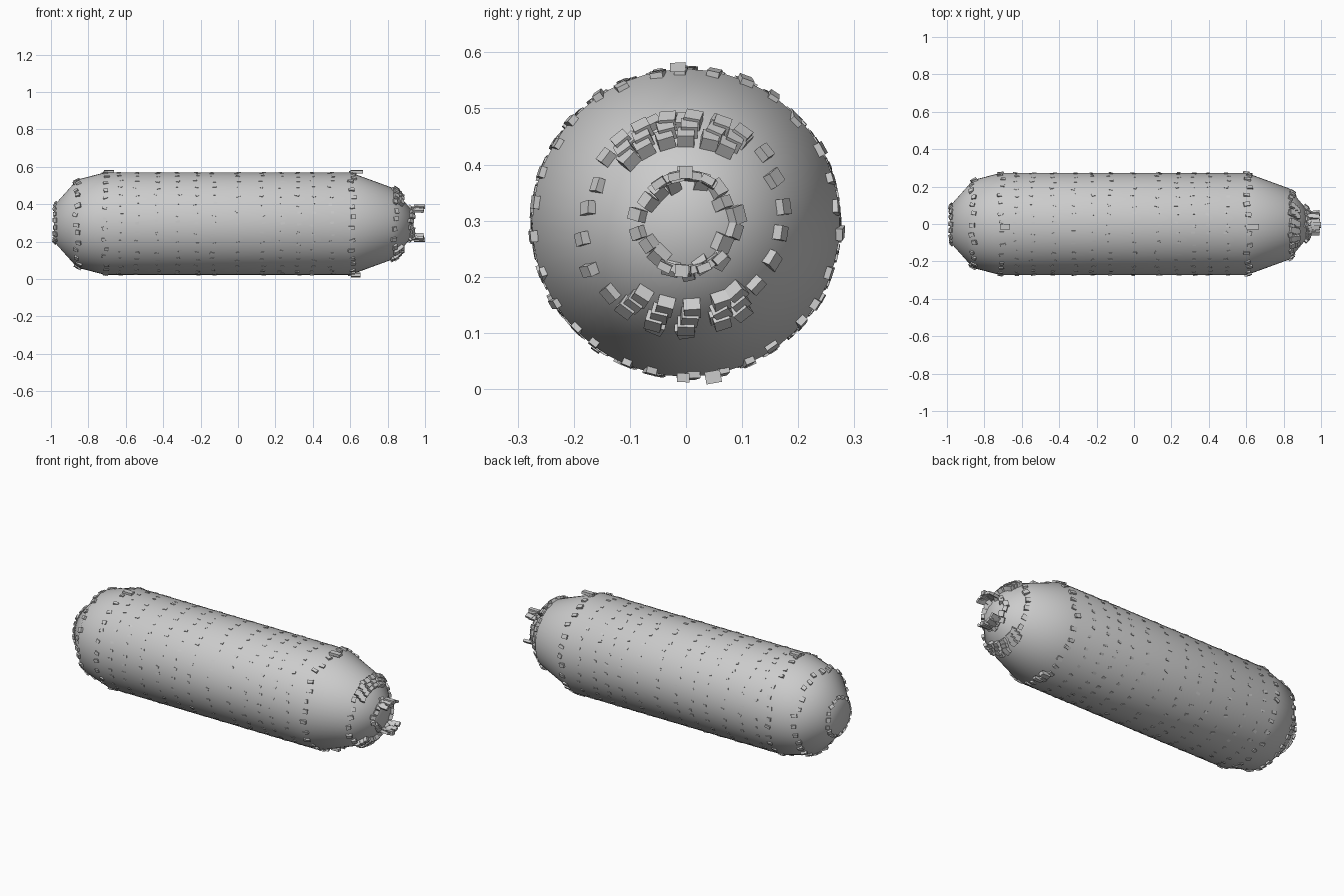
import bpy, bmesh, math, random
from mathutils import Matrix, Vector

if "Cube" in bpy.data.objects:
    bpy.data.objects.remove(bpy.data.objects["Cube"])

random.seed(7)
ZC = 0.296
# (x, radius) profile of the body
PROFILE = [(-0.985, 0.095), (-0.86, 0.235), (-0.71, 0.274), (0.6, 0.274),
           (0.83, 0.19), (0.93, 0.07)]
SIDES = 48


def finish(bm, name, smooth=False):
    bmesh.ops.recalc_face_normals(bm, faces=bm.faces[:])
    me = bpy.data.meshes.new(name)
    bm.to_mesh(me)
    bm.free()
    ob = bpy.data.objects.new(name, me)
    bpy.context.collection.objects.link(ob)
    if smooth:
        bpy.context.view_layer.objects.active = ob
        ob.select_set(True)
        bpy.ops.object.shade_smooth_by_angle(angle=math.radians(50))
        ob.select_set(False)
    return ob


def ring_point(x, r, a):
    return Vector((x, r * math.cos(a), ZC + r * math.sin(a)))


def radius_at(x):
    for (x0, r0), (x1, r1) in zip(PROFILE, PROFILE[1:]):
        if x0 <= x <= x1:
            return r0 + (r1 - r0) * (x - x0) / (x1 - x0)
    return PROFILE[-1][1]


# Body: lathed profile with flat end caps
bm = bmesh.new()
rings = [[bm.verts.new(ring_point(x, r, 2 * math.pi * i / SIDES)) for i in range(SIDES)]
         for x, r in PROFILE]
for a, b in zip(rings, rings[1:]):
    for i in range(SIDES):
        j = (i + 1) % SIDES
        bm.faces.new((a[i], a[j], b[j], b[i]))
bm.faces.new(rings[0])
bm.faces.new(rings[-1])
finish(bm, "body", True)


# One block, long axis along x before tilt, its local z pointing off the surface
def block(bm, x, r, ang, size, tilt=0.0, twist=0.0):
    m = (Matrix.Translation(ring_point(x, r, ang))
         @ Matrix.Rotation(ang - math.pi / 2, 4, 'X')
         @ Matrix.Rotation(tilt, 4, 'Y')
         @ Matrix.Rotation(twist, 4, 'Z')
         @ Matrix.Diagonal((*size, 1)))
    bmesh.ops.create_cube(bm, size=1, matrix=m)


def jit(v):
    return random.uniform(-v, v)


def block_ring(name, x, count, size, tilt=0.0, lift=0.0, jx=0.01):
    bm = bmesh.new()
    for i in range(count):
        a = math.pi / 2 + 2 * math.pi * i / count + jit(0.04)
        px = x + jit(jx)
        s = [v * random.uniform(0.8, 1.2) for v in size]
        block(bm, px, radius_at(px) + lift, a, s, tilt + jit(0.08), jit(0.35))
    finish(bm, name)


# Small studs on the straight barrel, barely proud of the skin
for n, x in enumerate((-0.63, -0.54, -0.43, -0.32, -0.22, -0.13, 0.0,
                       0.13, 0.23, 0.32, 0.4, 0.5)):
    block_ring(f"barrel_studs_{n}", x, 32, (0.02, 0.012, 0.012), 0, -0.004)

# Studs along the edges of the tapered ends
block_ring("rear_edge_studs", -0.71, 30, (0.025, 0.018, 0.018), 0, -0.004)
block_ring("rear_taper_studs", -0.86, 28, (0.028, 0.022, 0.016), -0.45)
block_ring("rear_cap_studs", -0.975, 18, (0.02, 0.022, 0.02), -0.85, -0.003, 0.005)
block_ring("front_edge_studs", 0.61, 30, (0.03, 0.02, 0.014), 0.15, 0)
block_ring("front_taper_studs", 0.84, 22, (0.028, 0.025, 0.022), 0.55, 0, 0.012)
block_ring("nose_studs", 0.925, 18, (0.026, 0.026, 0.024), 0.8, 0.004, 0.008)

# Larger blocks lying on the shoulders at top and bottom
bm = bmesh.new()
block(bm, 0.635, 0.278, math.radians(93), (0.065, 0.028, 0.016))
block(bm, -0.69, 0.278, math.radians(93), (0.055, 0.028, 0.016))
block(bm, 0.63, 0.279, math.radians(-80), (0.05, 0.028, 0.022))
block(bm, 0.63, 0.276, math.radians(-91), (0.05, 0.022, 0.016))
finish(bm, "shoulder_blocks")

# Stacked rows of blocks on the front taper
bm = bmesh.new()
for deg in (58, 70, 86, 100, 115, 128, -58, -70, -90, -108, -125):
    for k in range(3):
        x = 0.845 + 0.013 * k
        block(bm, x, radius_at(x) + 0.012, math.radians(deg + 2 * k),
              (0.028, 0.03, 0.024), 0.6, jit(0.2))
finish(bm, "taper_block_rows")

# Blocks reaching forward from the nose rim
bm = bmesh.new()
for deg in (62, 80, 100, 122, -52, -72, -92, -112):
    for k in range(2):
        block(bm, 0.948 + 0.022 * k, 0.083 + 0.003 * k, math.radians(deg + jit(5)),
              (0.045, 0.024, 0.014), jit(0.12), jit(0.1))
block(bm, 0.97, 0.09, math.radians(90), (0.06, 0.024, 0.022))
block(bm, 0.97, 0.086, math.radians(-95), (0.06, 0.024, 0.022))
finish(bm, "nose_blocks")
